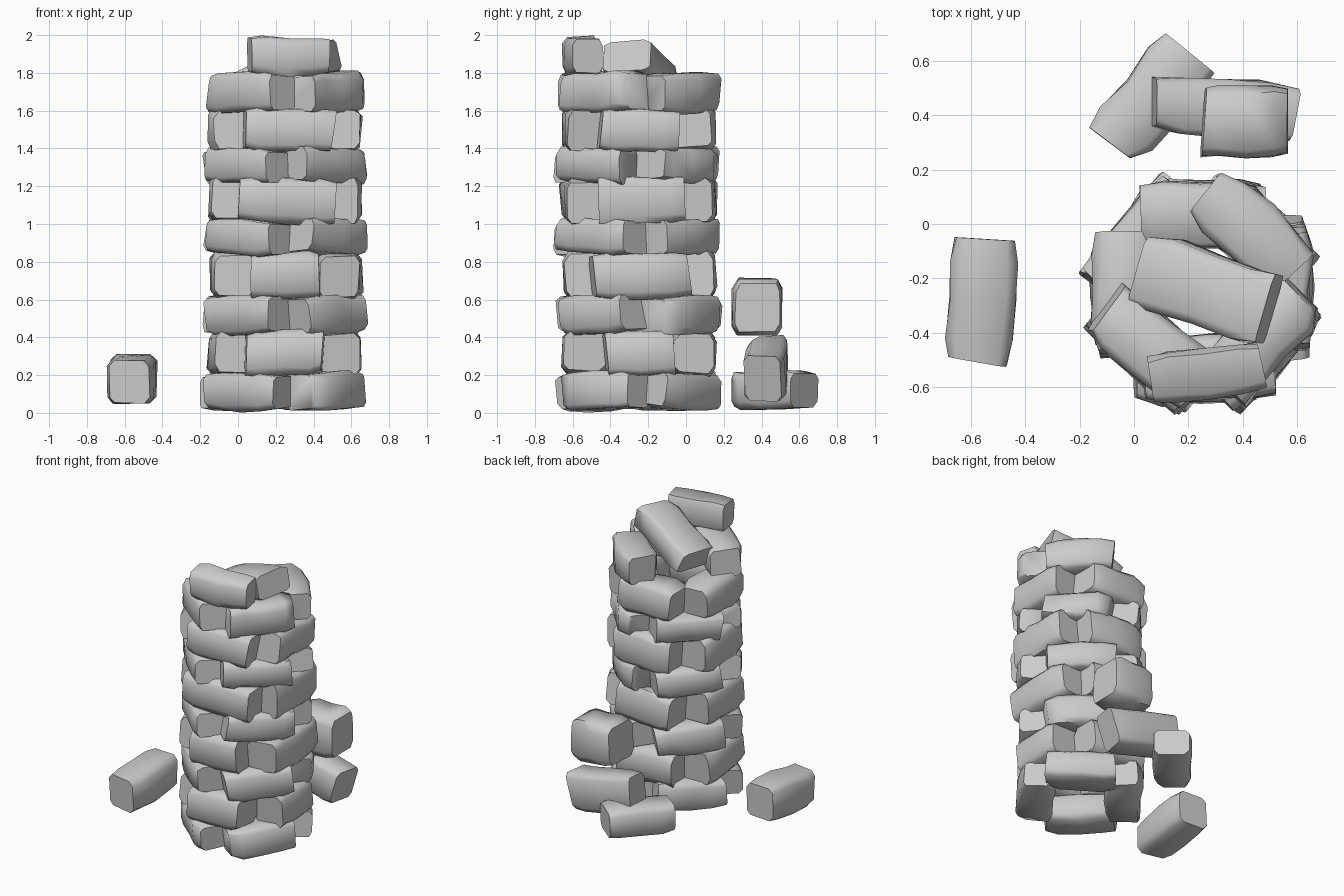
import bpy, bmesh, math, random
from mathutils import Matrix, Vector, Euler

if "Cube" in bpy.data.objects:
    bpy.data.objects.remove(bpy.data.objects["Cube"])

random.seed(11)
CX, CY = 0.25, -0.25   # axis of the hollow tower


def stone(name, centre, size, turn=0.0, tilt=0.0, roll=0.0, taper=0.82):
    """Rough block: chamfered section lofted along local x, flat ends."""
    L, W, H = size
    cy, cz = random.uniform(0.7, 0.82), random.uniform(0.6, 0.78)
    section = [(1, -cz), (1, cz), (cy, 1), (-cy, 1),
               (-1, cz), (-1, -cz), (-cy, -1), (cy, -1)]
    bm = bmesh.new()
    rings = []
    for i, t in enumerate((-0.5, -0.32, 0.0, 0.32, 0.5)):
        end = i in (0, 4)
        sw = random.uniform(taper, 0.93) if end else random.uniform(0.94, 1.03)
        sh = random.uniform(0.85, 0.95) if end else random.uniform(0.96, 1.02)
        oy, oz = random.uniform(-.012, .012), random.uniform(-.006, .006)
        skew_y = random.uniform(-.06, .06) if end else 0
        skew_z = random.uniform(-.06, .06) if end else 0
        rings.append([bm.verts.new((L * (t + (skew_y * y + skew_z * z) * .5),
                                    W / 2 * y * sw + oy + random.uniform(-.006, .006),
                                    H / 2 * z * sh + oz + random.uniform(-.006, .006)))
                      for y, z in section])
    for a, b in zip(rings, rings[1:]):
        for k in range(8):
            j = (k + 1) % 8
            bm.faces.new((a[k], a[j], b[j], b[k]))
    bm.faces.new(rings[0][::-1])
    bm.faces.new(rings[-1])
    bmesh.ops.recalc_face_normals(bm, faces=bm.faces)
    rot = Euler([math.radians(v) for v in (roll, tilt, turn)]).to_matrix().to_4x4()
    bm.transform(Matrix.Translation(Vector(centre)) @ rot)
    mesh = bpy.data.meshes.new(name)
    bm.to_mesh(mesh)
    bm.free()
    ob = bpy.data.objects.new(name, mesh)
    bpy.context.collection.objects.link(ob)
    bpy.ops.object.select_all(action='DESELECT')
    ob.select_set(True)
    bpy.context.view_layer.objects.active = ob
    bpy.ops.object.shade_smooth_by_angle(angle=math.radians(60))
    return ob


# Courses: bottom, top, first angle, lengths of the four stones anticlockwise
courses = [
    (0.02, 0.21, 229, (.46, .45, .44, .45)),
    (0.20, 0.43, 270, (.41, .36, .42, .42)),
    (0.42, 0.62, 228, (.46, .45, .44, .45)),
    (0.61, 0.85, 270, (.36, .51, .42, .42)),
    (0.84, 1.02, 229, (.45, .46, .44, .45)),
    (1.01, 1.25, 270, (.51, .45, .42, .42)),
    (1.22, 1.40, 226, (.45, .44, .44, .45)),
    (1.39, 1.61, 270, (.46, .41, .42, .42)),
    (1.59, 1.80, 229, (.46, .44, .43)),      # back-left stone has fallen
]
for c, (z0, z1, first, lengths) in enumerate(courses):
    r = 0.283
    for k, L in enumerate(lengths):
        ang = first + 90 * k + random.uniform(-2, 3)
        a = math.radians(ang)
        stone(f"course_{c + 1}_stone_{k + 1}",
              (CX + r * math.cos(a), CY + r * math.sin(a), (z0 + z1) / 2),
              (L, .24, (z1 - z0) * 1.03), ang + 90,
              random.uniform(-3, 3), random.uniform(-3, 3),
              0.82 if first == 270 else 0.7)

# Broken top course
stone("top_front_stone", (0.265, -0.545, 1.89), (.41, .19, .20), 8)
stone("top_inner_stone", (0.27, -0.245, 1.81), (.50, .28, .19), -17, -19, 3)

# Fallen stones on the ground
stone("loose_stone", (-0.555, -0.28, 0.18), (.45, .245, .25), 87, -3)
stone("pile_bottom_stone", (0.06, 0.46, 0.12), (.44, .25, .20), 50, taper=.7)
stone("pile_leaning_stone", (0.315, 0.42, 0.23), (.50, .21, .26), -4, 12)
stone("pile_top_stone", (0.41, 0.38, 0.565), (.31, .27, .29), 0, 3)
